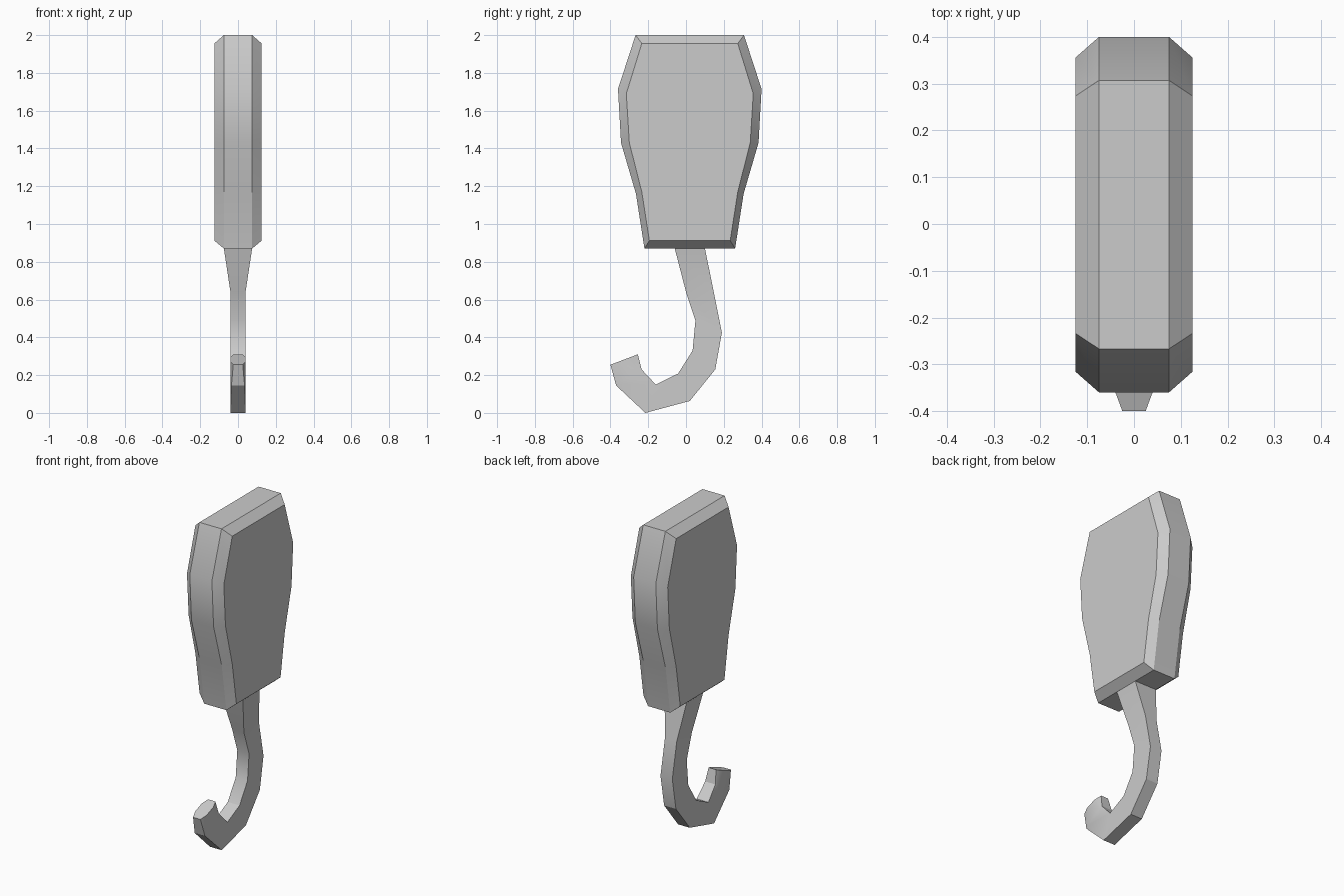
import bpy, bmesh

if "Cube" in bpy.data.objects:
    bpy.data.objects.remove(bpy.data.objects["Cube"])


def loft(name, rings):
    """Skin a list of equal-length point rings and cap both ends."""
    bm = bmesh.new()
    loops = [[bm.verts.new(p) for p in ring] for ring in rings]
    n = len(loops[0])
    for a, b in zip(loops, loops[1:]):
        for i in range(n):
            j = (i + 1) % n
            bm.faces.new((a[i], a[j], b[j], b[i]))
    bm.faces.new(loops[0])
    bm.faces.new(loops[-1])
    bmesh.ops.remove_doubles(bm, verts=bm.verts, dist=0.0005)
    bmesh.ops.recalc_face_normals(bm, faces=bm.faces)
    mesh = bpy.data.meshes.new(name)
    bm.to_mesh(mesh)
    bm.free()
    obj = bpy.data.objects.new(name, mesh)
    bpy.context.collection.objects.link(obj)
    bpy.ops.object.select_all(action='DESELECT')
    obj.select_set(True)
    bpy.context.view_layer.objects.active = obj
    bpy.ops.object.shade_smooth_by_angle(angle=0.5)
    return obj


# Pulley block: symmetric outline (half width, z), with bevelled side plates
def outline(x, half):
    c = 0.02
    pts = [(c + w, z) for w, z in half] + [(c - w, z) for w, z in reversed(half)]
    return [(x, y, z) for y, z in pts]


rim = [(0.24, 0.87), (0.285, 1.16), (0.364, 1.43), (0.38, 1.715), (0.287, 2.0)]
plate = [(0.214, 0.912), (0.254, 1.17), (0.32, 1.43), (0.336, 1.69), (0.254, 1.956)]
loft("block_housing", [outline(-0.125, plate), outline(-0.075, rim),
                       outline(0.075, rim), outline(0.125, plate)])


# Hook: inner and outer edge points, half thickness, corner chamfer
def section(iy, iz, oy, oz, half, cut):
    cross = [(0, half - cut * 0.015), (cut * 0.28, half), (1 - cut * 0.28, half),
             (1, half - cut * 0.015)]
    cross += [(u, -x) for u, x in reversed(cross)]
    return [(x, iy + (oy - iy) * u, iz + (oz - iz) * u) for u, x in cross]


stations = [
    (-0.06, 0.872, 0.10, 0.872, 0.075, 0),
    (0.0, 0.64, 0.147, 0.64, 0.04, 0),
    (0.05, 0.49, 0.19, 0.425, 0.04, 0),
    (0.035, 0.33, 0.155, 0.23, 0.04, 0),
    (-0.042, 0.208, 0.02, 0.063, 0.04, 0),
    (-0.16, 0.15, -0.215, 0.0, 0.04, 0),
    (-0.235, 0.23, -0.37, 0.145, 0.04, 0.35),
    (-0.255, 0.31, -0.40, 0.255, 0.04, 1),
]
loft("hook", [section(*s) for s in stations])
